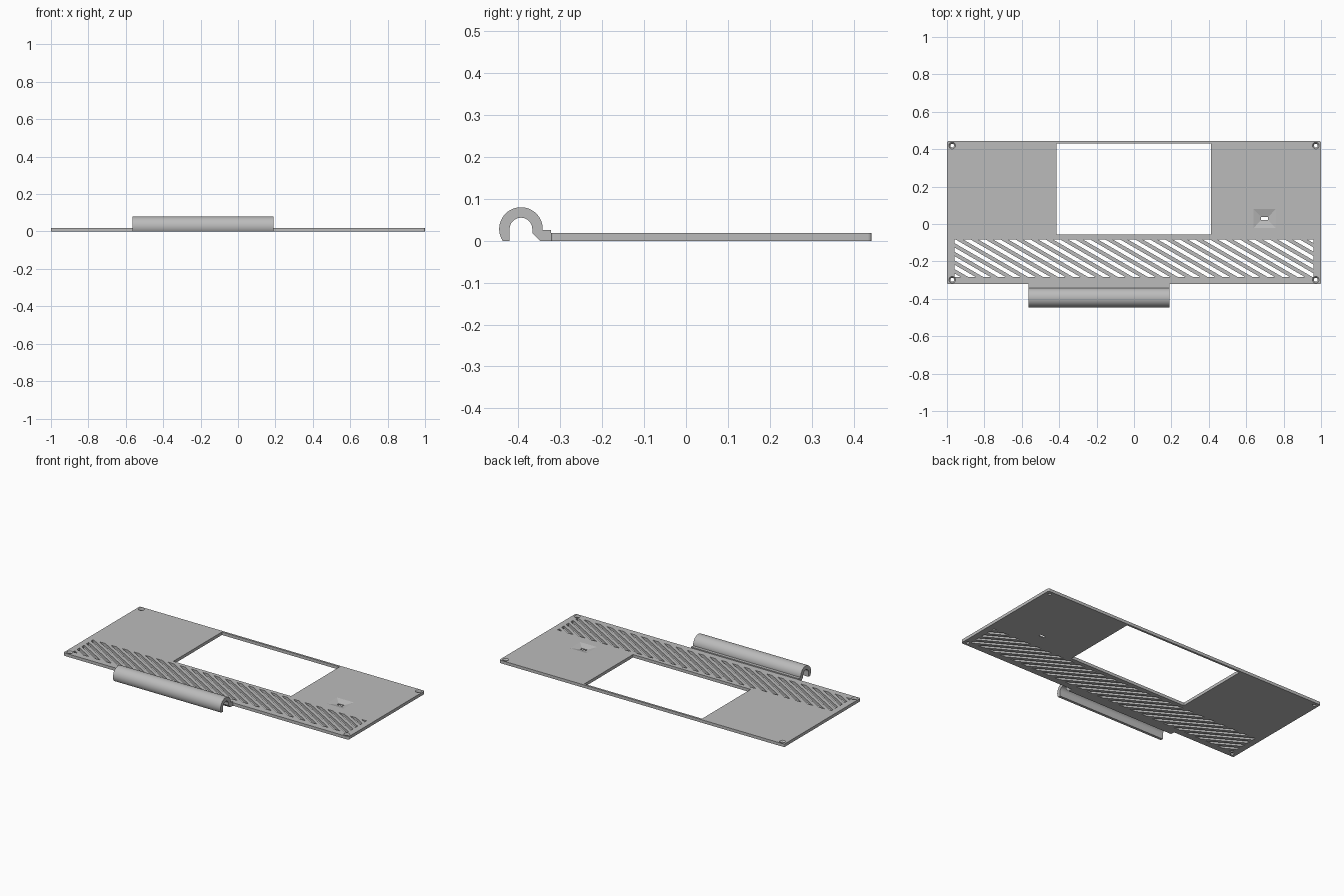
import bpy, bmesh, math
from mathutils import Vector

cube = bpy.data.objects.get("Cube")
if cube:
    bpy.data.objects.remove(cube, do_unlink=True)

THICK = 0.019
FRONT, BACK = -0.322, 0.443

grey = bpy.data.materials.new("light grey plastic")
grey.use_nodes = True
grey.diffuse_color = (0.5, 0.5, 0.5, 1)
grey.node_tree.nodes["Principled BSDF"].inputs["Base Color"].default_value = (0.5, 0.5, 0.5, 1)


def to_object(bm, name):
    bmesh.ops.recalc_face_normals(bm, faces=bm.faces)
    mesh = bpy.data.meshes.new(name)
    bm.to_mesh(mesh)
    bm.free()
    mesh.materials.append(grey)
    obj = bpy.data.objects.new(name, mesh)
    bpy.context.collection.objects.link(obj)
    return obj


def loft(bm, lower, upper):
    """Closed solid between two matching loops."""
    a = [bm.verts.new(p) for p in lower]
    b = [bm.verts.new(p) for p in upper]
    bm.faces.new(a)
    bm.faces.new(b)
    for i in range(len(a)):
        j = (i + 1) % len(a)
        bm.faces.new((a[i], a[j], b[j], b[i]))


def rect(x0, x1, y0, y1, z):
    return [(x0, y0, z), (x1, y0, z), (x1, y1, z), (x0, y1, z)]


def ring(x, y, r, z, n=24):
    return [(x + r * math.cos(math.tau * i / n), y + r * math.sin(math.tau * i / n), z)
            for i in range(n)]


def cut(target, bm):
    cutter = to_object(bm, "cutter")
    cutter.hide_render = True
    mod = target.modifiers.new("cut", "BOOLEAN")
    mod.operation = "DIFFERENCE"
    mod.solver = "EXACT"
    mod.object = cutter
    bpy.context.view_layer.objects.active = target
    bpy.ops.object.modifier_apply(modifier=mod.name)
    bpy.data.objects.remove(cutter, do_unlink=True)


# Panel with slightly rounded corners
bm = bmesh.new()
loft(bm, rect(-1, 1, FRONT, BACK, 0), rect(-1, 1, FRONT, BACK, THICK))
corners = [e for e in bm.edges if abs(e.verts[0].co.z - e.verts[1].co.z) > 0.01]
bmesh.ops.bevel(bm, geom=corners, offset=0.008, segments=4, profile=0.5, affect="EDGES")
panel = to_object(bm, "panel")

# Large window and the through slot of the small port
bm = bmesh.new()
loft(bm, rect(-0.414, 0.412, -0.057, 0.43, -0.1), rect(-0.414, 0.412, -0.057, 0.43, 0.1))
loft(bm, rect(0.68, 0.717, 0.021, 0.037, -0.1), rect(0.68, 0.717, 0.021, 0.037, 0.1))
cut(panel, bm)

# Shallow tapered recess around the port
bm = bmesh.new()
loft(bm, rect(0.68, 0.717, 0.021, 0.037, 0.007), rect(0.637, 0.76, -0.024, 0.082, THICK + 0.0005))
cut(panel, bm)

# Countersunk screw holes
bm = bmesh.new()
for x in (-0.972, 0.972):
    for y in (FRONT + 0.024, BACK - 0.024):
        loft(bm, ring(x, y, 0.01, -0.1), ring(x, y, 0.01, 0.1))
cut(panel, bm)
bm = bmesh.new()
for x in (-0.972, 0.972):
    for y in (FRONT + 0.024, BACK - 0.024):
        loft(bm, ring(x, y, 0.01, 0.01), ring(x, y, 0.018, THICK + 0.0005))
cut(panel, bm)

# Diagonal vent slots, trimmed to a rectangular field
VX, VY0, VY1 = 0.96, -0.283, -0.083
PITCH, WIDTH = 0.04, 0.02
normal = Vector((0.5, math.sqrt(0.75), 0))
middle = Vector((0, (VY0 + VY1) / 2, 0))
cutters = bmesh.new()
for i in range(-14, 15):
    slot = bmesh.new()
    slot.faces.new([slot.verts.new(p) for p in rect(-VX, VX, VY0, VY1, -0.05)])
    for side in (1, -1):
        bmesh.ops.bisect_plane(
            slot, geom=slot.verts[:] + slot.edges[:] + slot.faces[:],
            plane_co=middle + normal * (i * PITCH + side * WIDTH / 2),
            plane_no=normal * side, clear_outer=True)
    for face in slot.faces:
        loop = [v.co.copy() for v in face.verts]
        loft(cutters, loop, [p + Vector((0, 0, 0.1)) for p in loop])
    slot.free()
cut(panel, cutters)

# Rounded hook clip along the front edge, open underneath
CY, CZ, OUTER, INNER = -0.394, 0.028, 0.052, 0.027
drop = math.asin(CZ / OUTER)
STEPS = 32
profile = [(FRONT, 0), (FRONT, 0.026), (CY + OUTER, 0.026)]
for i in range(STEPS + 1):
    a = (math.pi + drop) * i / STEPS
    profile.append((CY + OUTER * math.cos(a), CZ + OUTER * math.sin(a)))
profile.append((CY - INNER, 0))
for i in range(STEPS + 1):
    a = math.pi * (1 - i / STEPS)
    profile.append((CY + INNER * math.cos(a), CZ + INNER * math.sin(a)))
profile += [(CY + INNER, 0.019), (CY + INNER + 0.019, 0)]
bm = bmesh.new()
loft(bm, [(-0.565, y, z) for y, z in profile], [(0.19, y, z) for y, z in profile])
hook = to_object(bm, "hook_clip")

# Smooth the curved surfaces and keep the edges sharp
for obj in (panel, hook):
    bpy.ops.object.select_all(action="DESELECT")
    obj.select_set(True)
    bpy.context.view_layer.objects.active = obj
    bpy.ops.object.shade_smooth_by_angle(angle=math.radians(25 if obj is hook else 10))
